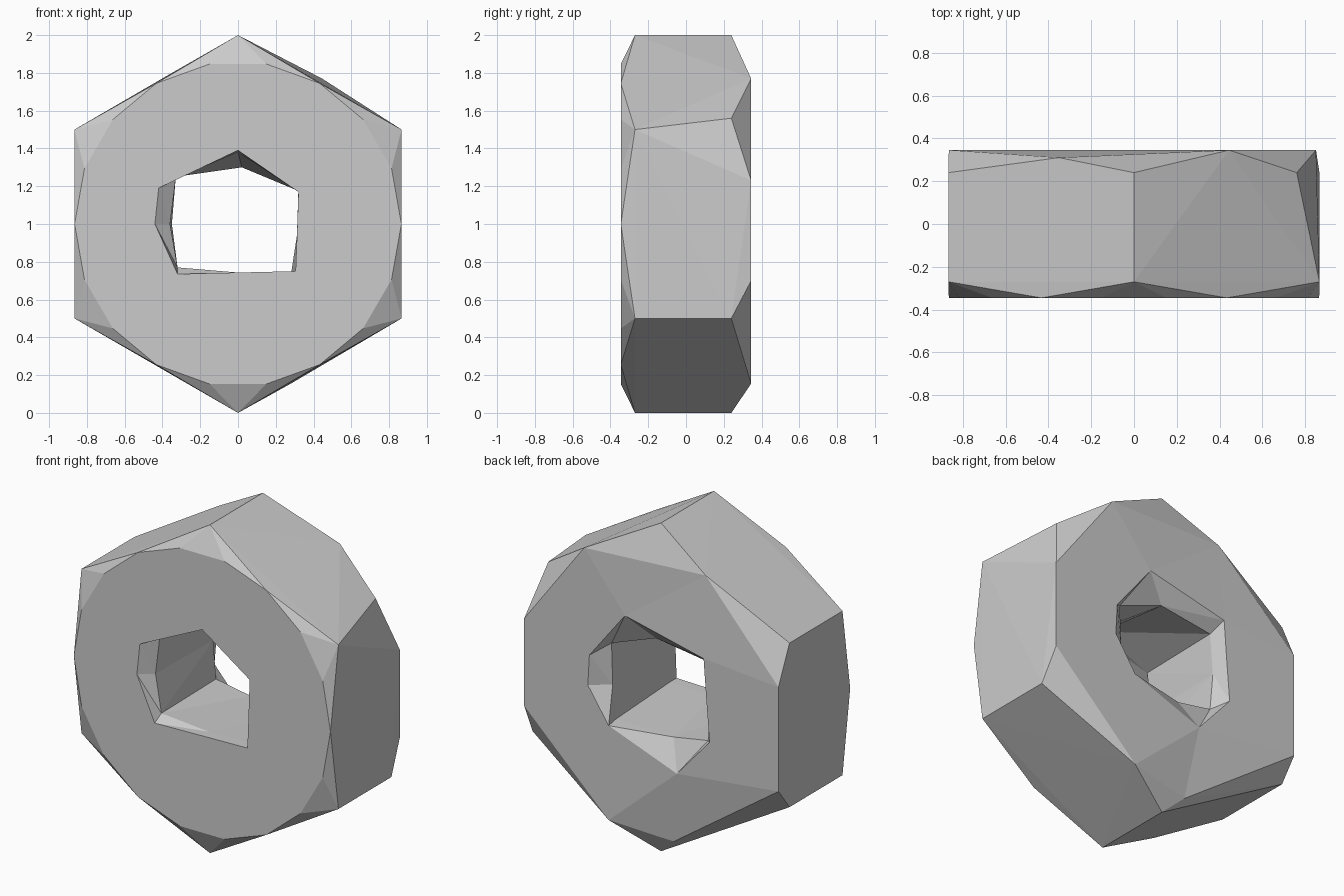
import bpy, bmesh, math

if "Cube" in bpy.data.objects:
    bpy.data.objects.remove(bpy.data.objects["Cube"])

bm = bmesh.new()


def ring(y, profile):
    return [bm.verts.new((x, y, z)) for x, z in profile]


def bridge(r, s):
    n = len(r)
    for i in range(n):
        j = (i + 1) % n
        bm.faces.new((r[i], r[j], s[j], s[i]))


# Nut body: hexagon with a round chamfered front and a coarse back, wrapped as a hull
front = ring(-0.345, [(0.865 * math.cos(math.radians(20 * i)),
                       1 + 0.86 * math.sin(math.radians(20 * i))) for i in range(18)])
for i in range(6):
    a = math.radians(30 + 60 * i)
    x, z = math.cos(a), 1 + math.sin(a)
    bm.verts.new((x, -0.27, z))
    bm.verts.new((0.76, 0.24, 1.56) if i == 0 else (x, 0.24, z))
back = [bm.verts.new(p) for p in (
    (0.445, 0.345, 1.77), (-0.35, 0.31, 1.80), (-0.865, 0.345, 1.27),
    (-0.865, 0.345, 0.635), (-0.12, 0.29, 0.11), (0.28, 0.345, 0.155),
    (0.85, 0.345, 0.70), (0.85, 0.345, 1.23))]
bmesh.ops.convex_hull(bm, input=bm.verts)

# Open the front and back caps
for cap in (set(front), set(back)):
    faces = [f for f in bm.faces if all(v in cap for v in f.verts)]
    bmesh.ops.delete(bm, geom=faces, context='FACES_KEEP_BOUNDARY')
    loose = [e for e in bm.edges if e.is_wire]
    bmesh.ops.delete(bm, geom=loose, context='EDGES_FACES')
rim = [e for e in bm.edges if e.is_boundary and all(v in front for v in e.verts)]

# Bore: irregular eight-sided hole with a flared lip at each end
front_lip = ring(-0.345, [(0, 1.39), (-.42, 1.19), (-.44, 1.0), (-.32, .735),
                          (0, .743), (.305, .75), (.313, .96), (.32, 1.17)])
front_in = ring(-0.28, [(0, 1.38), (-.33, 1.24), (-.36, 1.0), (-.32, .77),
                        (0, .743), (.305, .75), (.313, .96), (.32, 1.175)])
back_in = ring(0.26, [(.02, 1.30), (-.33, 1.25), (-.35, 1.0), (-.33, .77),
                      (-.1, .73), (.29, .735), (.312, .94), (.32, 1.19)])
back_lip = ring(0.345, [(.17, 1.43), (-.36, 1.31), (-.38, 1.05), (-.40, .81),
                        (-.18, .56), (.28, .73), (.42, .94), (.41, 1.125)])
for r, s in ((front_lip, front_in), (front_in, back_in), (back_in, back_lip),
             (back_lip, back)):
    bridge(r, s)

# Front face between the round rim and the bore
lip = [bm.edges.get((front_lip[i], front_lip[(i + 1) % 8])) for i in range(8)]
bmesh.ops.triangle_fill(bm, use_beauty=True, use_dissolve=False,
                        edges=rim + lip, normal=(0, -1, 0))

# Tidy up
bmesh.ops.holes_fill(bm, edges=[e for e in bm.edges if e.is_boundary], sides=8)
bmesh.ops.triangulate(bm, faces=bm.faces)
bmesh.ops.recalc_face_normals(bm, faces=bm.faces)
mesh = bpy.data.meshes.new("hex_nut")
bm.to_mesh(mesh)
bm.free()
nut = bpy.data.objects.new("hex_nut", mesh)
bpy.context.collection.objects.link(nut)
